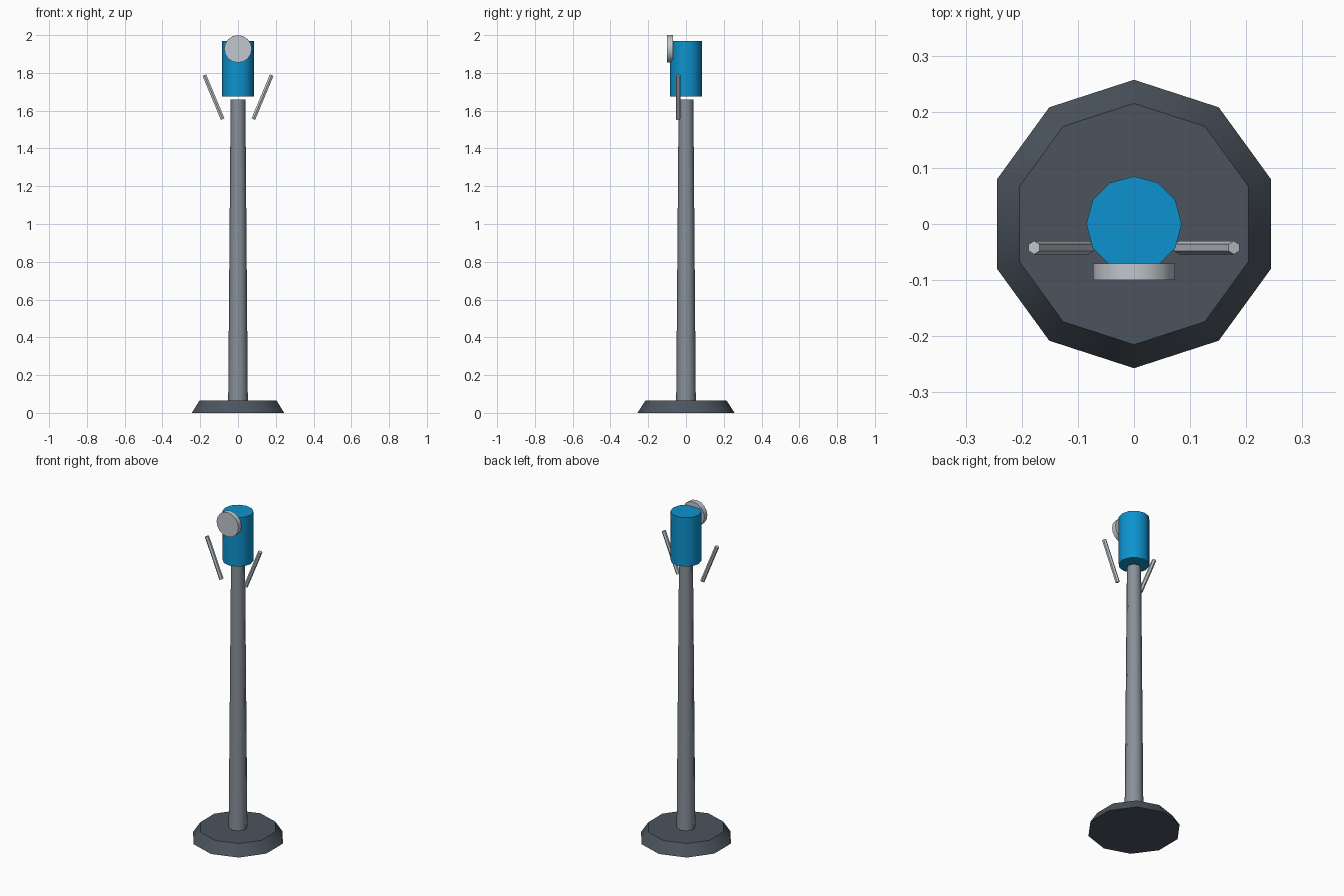
import bpy
from math import radians
from mathutils import Vector

default = bpy.data.objects.get("Cube")
if default:
    bpy.data.objects.remove(default, do_unlink=True)


def material(name, rgb):
    m = bpy.data.materials.new(name)
    m.use_nodes = True
    colour = (*rgb, 1)
    m.diffuse_color = colour
    m.node_tree.nodes["Principled BSDF"].inputs["Base Color"].default_value = colour
    return m


def rod(name, start, end, r1, r2, sides, mat):
    """Capped, optionally tapered cylinder between two points."""
    a, b = Vector(start), Vector(end)
    axis = b - a
    bpy.ops.mesh.primitive_cone_add(vertices=sides, radius1=r1, radius2=r2,
                                    depth=axis.length, location=(a + b) / 2)
    ob = bpy.context.object
    ob.name = name
    ob.rotation_euler = Vector((0, 0, 1)).rotation_difference(axis).to_euler()
    ob.data.materials.append(mat)
    bpy.ops.object.shade_smooth_by_angle(angle=radians(50))
    return ob


dark_grey = material("dark slate", (0.07, 0.088, 0.11))
mid_grey = material("steel grey", (0.25, 0.28, 0.32))
light_grey = material("light metal", (0.53, 0.57, 0.61))
blue = material("bright blue", (0.004, 0.29, 0.62))

# Stand
rod("base", (0, 0, 0), (0, 0, 0.065), 0.257, 0.215, 10, dark_grey)
rod("pole", (0, 0, 0.062), (0, 0, 1.66), 0.052, 0.039, 8, mid_grey)

# Head with round front plate
rod("head", (0, 0, 1.675), (0, 0, 1.97), 0.085, 0.085, 12, blue)
rod("front_disc", (0, -0.07, 1.927), (0, -0.1, 1.927), 0.073, 0.073, 16, light_grey)

# Angled handles on both sides
for side, label in ((1, "left"), (-1, "right")):
    rod(label + "_handle", (side * 0.081, -0.042, 1.555),
        (side * 0.178, -0.042, 1.788), 0.012, 0.012, 6, light_grey)
